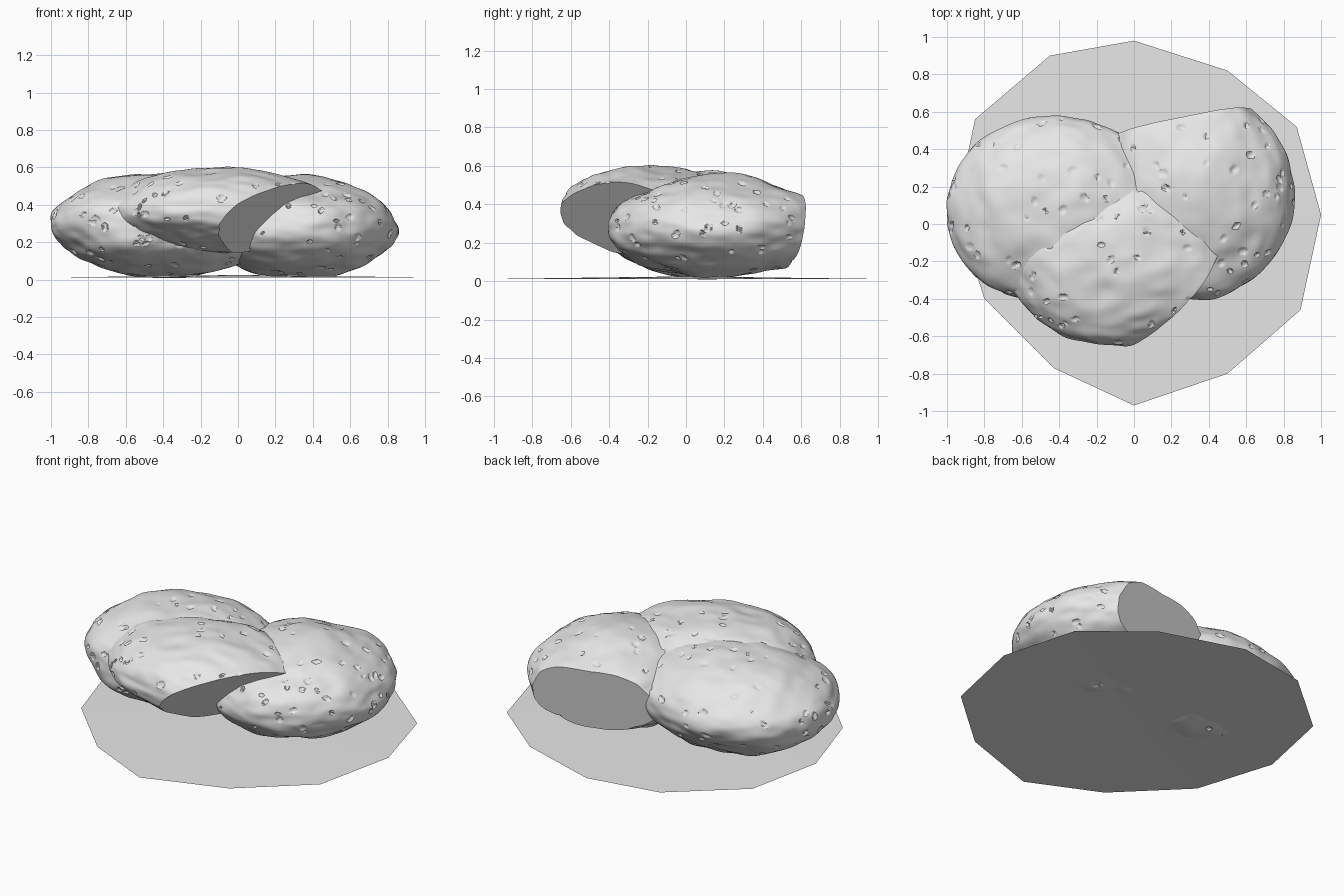
import bpy, bmesh, math, random
from mathutils import Vector, Matrix, noise, kdtree

cube = bpy.data.objects.get("Cube")
if cube:
    bpy.data.objects.remove(cube, do_unlink=True)

grey = bpy.data.materials.new("pale_grey")
grey.use_nodes = True
grey.diffuse_color = (0.8, 0.8, 0.8, 1)
grey.node_tree.nodes["Principled BSDF"].inputs["Base Color"].default_value = (0.8, 0.8, 0.8, 1)


def finish(name, bm):
    mesh = bpy.data.meshes.new(name)
    bm.to_mesh(mesh)
    bm.free()
    mesh.materials.append(grey)
    obj = bpy.data.objects.new(name, mesh)
    bpy.context.collection.objects.link(obj)
    return obj


def pit_surface(bm, rng, count):
    """Press small stretched dimples into the skin."""
    bm.normal_update()
    bm.verts.ensure_lookup_table()
    tree = kdtree.KDTree(len(bm.verts))
    for v in bm.verts:
        tree.insert(v.co, v.index)
    tree.balance()
    normals = [v.normal.copy() for v in bm.verts]
    for _ in range(count):
        i = rng.randrange(len(bm.verts))
        centre = bm.verts[i].co.copy()
        n = normals[i]
        along = n.orthogonal().normalized()
        along.rotate(Matrix.Rotation(rng.uniform(0, math.tau), 3, n))
        length = rng.uniform(0.014, 0.028)
        width = length * rng.uniform(0.5, 0.8)
        depth = rng.uniform(0.006, 0.012)
        across = n.cross(along)
        for co, j, _d in tree.find_range(centre, length):
            d = co - centre
            r2 = (d.dot(along) / length) ** 2 + (d.dot(across) / width) ** 2
            if r2 < 1:
                bm.verts[j].co -= n * depth * (1 - r2 * r2)


def tuber(name, centre, radii, turn, seed, cut=None):
    """Lumpy ellipsoid with dimples, optionally sliced flat (point, outward normal)."""
    rng = random.Random(seed)
    bm = bmesh.new()
    bmesh.ops.create_icosphere(bm, subdivisions=7, radius=1)
    offset = Vector((seed * 3.7, seed * 1.9, seed * 5.3))
    rot = Matrix.Rotation(math.radians(turn), 3, "Z")
    for v in bm.verts:
        n = v.co.normalized()
        lump = 0.025 * noise.noise(n * 1.8 + offset) + 0.008 * noise.noise(n * 5 + offset)
        p = Vector((n.x * radii[0], n.y * radii[1], n.z * radii[2])) + n * lump
        v.co = rot @ p + Vector(centre)
        v.co.z = max(v.co.z, 0)
    pit_surface(bm, rng, 110)
    if cut:
        point, normal = cut
        bmesh.ops.bisect_plane(bm, geom=bm.verts[:] + bm.edges[:] + bm.faces[:],
                               plane_co=point, plane_no=Vector(normal).normalized(),
                               clear_outer=True)
        bmesh.ops.holes_fill(bm, edges=[e for e in bm.edges if e.is_boundary], sides=0)
        bmesh.ops.recalc_face_normals(bm, faces=bm.faces[:])
    obj = finish(name, bm)
    bpy.ops.object.select_all(action="DESELECT")
    obj.select_set(True)
    bpy.context.view_layer.objects.active = obj
    bpy.ops.object.shade_smooth_by_angle(angle=math.radians(35))


# Three tubers leaning together, two with a sliced face
tuber("right_tuber", (-0.40, 0.07, 0.295), (0.60, 0.50, 0.28), 0, 1)
tuber("left_tuber", (0.33, 0.17, 0.28), (0.52, 0.57, 0.265), 8, 2,
      ((0.5, 0.6, 0.33), (-0.2, 0.97, -0.18)))
tuber("front_tuber", (-0.08, -0.205, 0.37), (0.60, 0.445, 0.23), 0, 3,
      ((0.42, -0.2, 0.47), (0.615, -0.49, -0.615)))

# Thin twelve-sided sheet, slightly raised in the middle
rim = [(1, .05), (.87, .52), (.5, .82), (0, .98), (-.45, .9), (-.85, .56),
       (-.95, .08), (-.8, -.4), (-.43, -.77), (0, -.97), (.5, -.8), (.89, -.46)]
bm = bmesh.new()
middle = bm.verts.new((0, 0, 0.025))
ring = [bm.verts.new((x, y, 0.012)) for x, y in rim]
for a, b in zip(ring, ring[1:] + ring[:1]):
    bm.faces.new((middle, a, b))
finish("base_sheet", bm)
